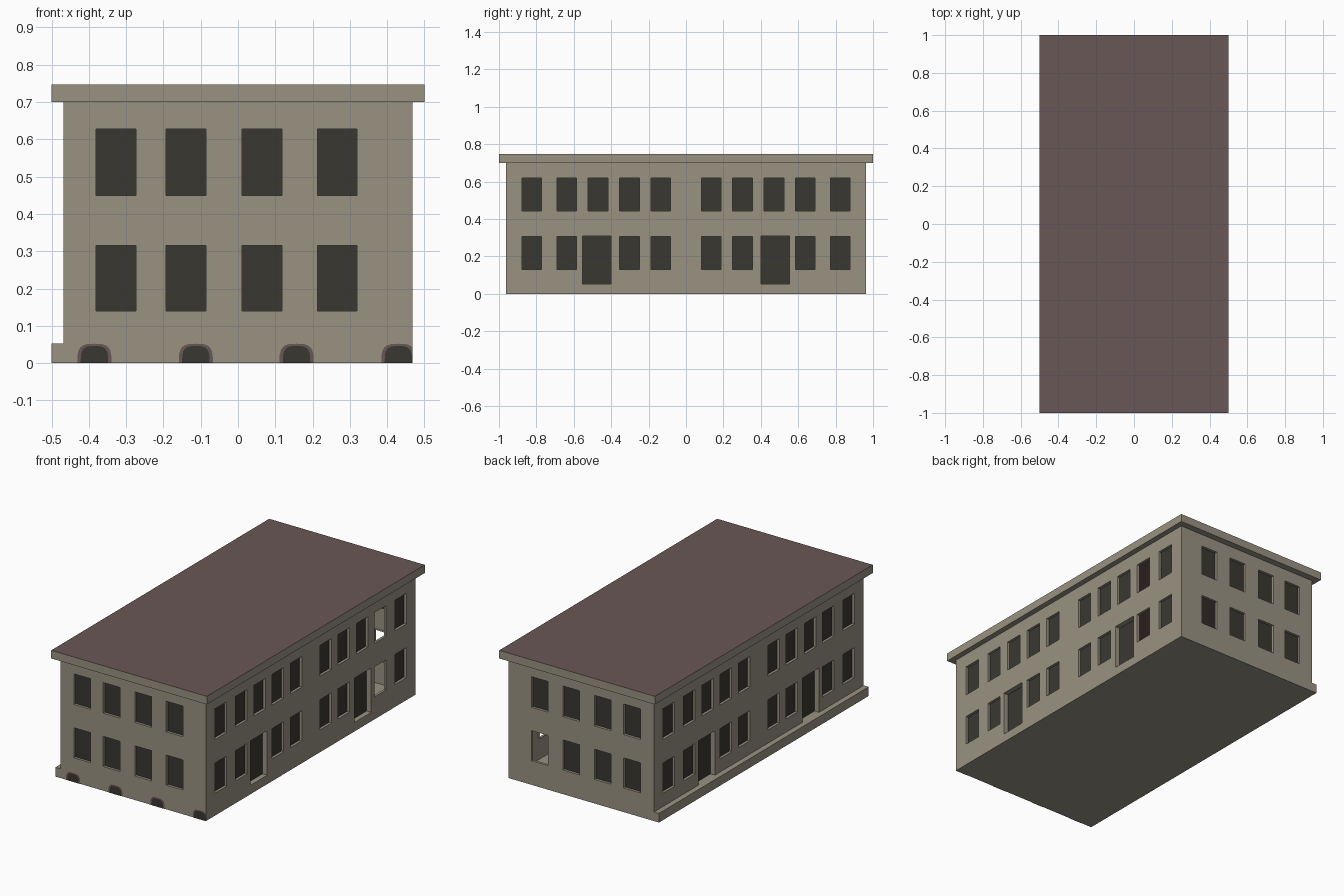
import bpy, bmesh, math
from mathutils import Vector

if "Cube" in bpy.data.objects:
    bpy.data.objects.remove(bpy.data.objects["Cube"])

def material(name, rgb):
    m = bpy.data.materials.new(name)
    m.diffuse_color = (*rgb, 1)
    m.use_nodes = True
    m.node_tree.nodes["Principled BSDF"].inputs["Base Color"].default_value = m.diffuse_color
    return m

STONE = material("tan stone", (0.32, 0.29, 0.225))
ROOF = material("brown roof", (0.138, 0.095, 0.091))
GLASS = material("dark glass", (0.042, 0.039, 0.030))

HX, HY, WALL_TOP, ROOF_TOP = 0.468, 0.962, 0.70, 0.747

def finish(name, polys, mat):
    """Make an object from a list of polygons (lists of points)."""
    bm = bmesh.new()
    for poly in polys:
        bm.faces.new([bm.verts.new(p) for p in poly])
    bmesh.ops.remove_doubles(bm, verts=bm.verts, dist=1e-5)
    me = bpy.data.meshes.new(name)
    bm.to_mesh(me)
    bm.free()
    me.materials.append(mat)
    ob = bpy.data.objects.new(name, me)
    bpy.context.collection.objects.link(ob)
    return ob

def wall(name, origin, along, half, openings):
    """Wall with recessed openings (u0, u1, z0, z1, depth, glazed)."""
    along = Vector(along)
    out = along.cross(Vector((0, 0, 1)))
    P = lambda u, z, d=0: Vector(origin) + along * u + Vector((0, 0, z)) - out * d
    us = sorted({-half, half, *[v for o in openings for v in o[:2]]})
    zs = sorted({0, WALL_TOP, *[v for o in openings for v in o[2:4]]})
    faces, panes = [], []
    for a, b in zip(us, us[1:]):
        for c, d in zip(zs, zs[1:]):
            u, z = (a + b) / 2, (c + d) / 2
            if not any(o[0] < u < o[1] and o[2] < z < o[3] for o in openings):
                faces.append([P(a, c), P(b, c), P(b, d), P(a, d)])
    for a, b, c, d, depth, glazed in openings:
        ring = [(a, c), (b, c), (b, d), (a, d)]
        for p, q in zip(ring, ring[1:] + ring[:1]):
            faces.append([P(*q), P(*p), P(*p, depth), P(*q, depth)])
        if glazed:
            panes.append([P(*p, depth) for p in ring])
    finish(name, faces, STONE)
    finish(name + "_glass", panes, GLASS)

# Window layouts
def end_windows(flip=1, missing=()):
    res = []
    for i, c in enumerate((-0.327, -0.139, 0.064, 0.266)):
        for j, (z0, z1) in enumerate(((0.14, 0.315), (0.45, 0.628))):
            u0, u1 = sorted((flip * (c - 0.0535), flip * (c + 0.0535)))
            res.append((u0, u1, z0, z1, 0.015, (i, j) not in missing))
    return res

def side_windows(missing=()):
    res = []
    for s in (-1, 1):
        for c in (0.135, 0.302, 0.47, 0.638, 0.825):
            for j, (z0, z1) in enumerate(((0.13, 0.305), (0.442, 0.62))):
                if c == 0.47 and j == 0:
                    res.append((s * 0.477 - 0.077, s * 0.477 + 0.077, 0.052, 0.31, 0.03, True))
                else:
                    res.append((s * c - 0.053, s * c + 0.053, z0, z1, 0.015,
                                (s * c, j) not in missing))
    return res

# Four walls
wall("front_wall", (0, -HY, 0), (1, 0, 0), HX, end_windows())
wall("back_wall", (0, HY, 0), (-1, 0, 0), HX, end_windows(-1, {(3, 0)}))
wall("right_wall", (HX, 0, 0), (0, 1, 0), HY, side_windows({(0.638, 0), (0.638, 1)}))
wall("left_wall", (-HX, 0, 0), (0, -1, 0), HY, side_windows())

# Floor underside
rect = lambda x, y, z: [(-x, -y, z), (x, -y, z), (x, y, z), (-x, y, z)]
finish("floor", [rect(HX, HY, 0)[::-1]], STONE)

# Step along the left side
x0, x1, h = -0.5, -HX, 0.053
finish("left_step", [
    [(x0, HY, 0), (x0, -HY, 0), (x0, -HY, h), (x0, HY, h)],
    [(x0, -HY, h), (x1, -HY, h), (x1, HY, h), (x0, HY, h)],
    [(x0, -HY, 0), (x1, -HY, 0), (x1, -HY, h), (x0, -HY, h)],
    [(x1, HY, 0), (x0, HY, 0), (x0, HY, h), (x1, HY, h)],
    [(x0, HY, 0), (x1, HY, 0), (x1, -HY, 0), (x0, -HY, 0)]], STONE)

# Cornice: fascia and soffit ring, with a flat roof on top
lo, hi, inner = rect(0.5, 1, WALL_TOP), rect(0.5, 1, ROOF_TOP), rect(HX, HY, WALL_TOP)
cornice = []
for i in range(4):
    k = (i + 1) % 4
    cornice += [[lo[i], lo[k], hi[k], hi[i]], [inner[i], inner[k], lo[k], lo[i]]]
finish("cornice", cornice, STONE)
finish("roof", [hi], ROOF)

# Low arched cellar openings along the front
def arches(name, half, height, offset, mat):
    polys = []
    for c in (-0.385, -0.113, 0.157, 0.43):
        pts = []
        for k in range(13):
            a = math.pi * k / 12
            co = math.cos(a)
            x = c + half * math.copysign(abs(co) ** 0.6, co)
            pts.append((min(x, HX), -HY - offset, height * math.sin(a) ** 0.6 if 0 < k < 12 else 0))
        polys.append(pts[::-1])
    polys = [[p for i, p in enumerate(q) if p not in q[:i]][::-1] for q in polys]
    finish(name, polys, mat)

arches("cellar_arch_frames", 0.046, 0.052, 0.001, ROOF)
arches("cellar_arch_openings", 0.037, 0.046, 0.002, GLASS)
